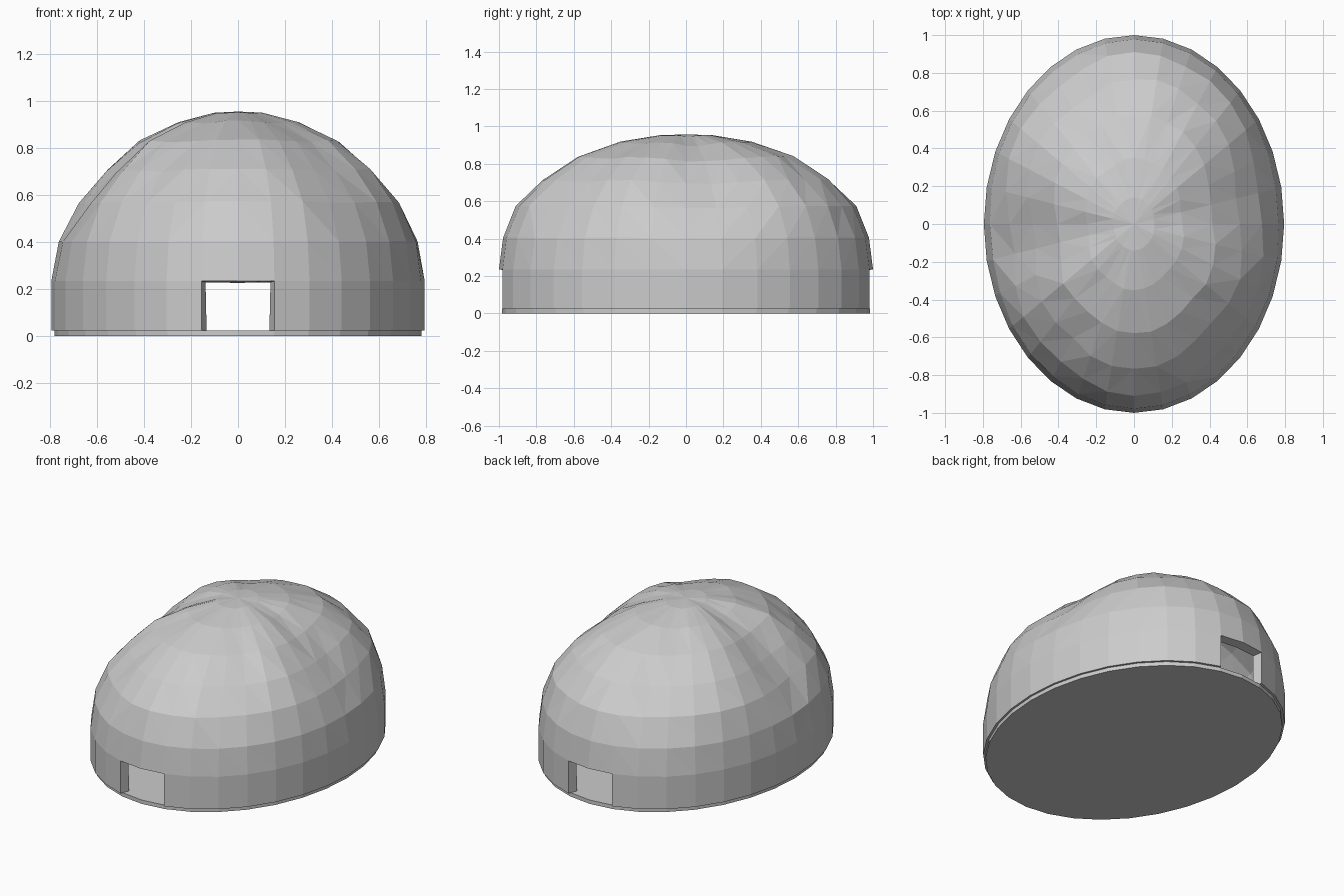
import bpy, bmesh, random
from math import sin, cos, pi, radians, exp

if "Cube" in bpy.data.objects:
    bpy.data.objects.remove(bpy.data.objects["Cube"])

random.seed(4)
N = 32
RX, RY = 0.795, 1.0

# (radius fraction, height, valley strength) from base ring to near the top
PROFILE = [(1.0, 0.025, 0), (1.0, 0.235, 0), (0.978, 0.405, 0.15), (0.91, 0.575, 0.7),
           (0.775, 0.715, 1), (0.585, 0.84, 1), (0.35, 0.918, 0.8), (0.14, 0.953, 0.2)]
# sagging valleys: (angle, depth, width) in degrees
VALLEYS = [(188, 0.15, 20), (8, 0.11, 20), (-50, 0.05, 14), (235, 0.05, 14), (120, 0.05, 14)]


def valley(a):
    total = 0
    for centre, depth, width in VALLEYS:
        d = (a - radians(centre) + pi) % (2 * pi) - pi
        total += depth * exp(-(d / radians(width)) ** 2)
    return total


def add_object(name, bm):
    bmesh.ops.recalc_face_normals(bm, faces=bm.faces)
    mesh = bpy.data.meshes.new(name)
    bm.to_mesh(mesh)
    bm.free()
    ob = bpy.data.objects.new(name, mesh)
    bpy.context.collection.objects.link(ob)
    return ob


# dome shell: irregular rings, with a two-segment doorway at front and back
bm = bmesh.new()
rings = []
for r, z, s in PROFILE:
    ring = []
    for i in range(N):
        a = 2 * pi * i / N
        k = 1 - s * (valley(a) + random.uniform(-0.005, 0.015))
        ring.append(bm.verts.new((RX * r * k * cos(a), RY * r * k * sin(a),
                                  z * (1 - 0.3 * (1 - k)))))
    rings.append(ring)
doors = {N // 4 - 1, N // 4, 3 * N // 4 - 1, 3 * N // 4}
for level, (lo, hi) in enumerate(zip(rings, rings[1:])):
    for i in range(N):
        if level == 0 and i in doors:
            continue
        j = (i + 1) % N
        bm.faces.new((lo[i], lo[j], hi[j], hi[i]))
top = bm.verts.new((0, 0, 0.957))
for i in range(N):
    bm.faces.new((rings[-1][i], rings[-1][(i + 1) % N], top))
bmesh.ops.delete(bm, geom=[v for v in bm.verts if not v.link_faces], context='VERTS')
bmesh.ops.triangulate(bm, faces=[f for f in bm.faces if f.calc_center_median().z > 0.3])
shell = add_object("dome_shell", bm)

# wall thickness, grown inwards
mod = shell.modifiers.new("wall", 'SOLIDIFY')
mod.thickness = 0.06
mod.offset = -1

# floor plate, slightly inset under the wall
bm = bmesh.new()
bmesh.ops.create_cone(bm, cap_ends=True, segments=N, radius1=1, radius2=1, depth=0.025)
for v in bm.verts:
    v.co.x *= 0.782
    v.co.y *= 0.985
    v.co.z += 0.0125
add_object("floor_plate", bm)
